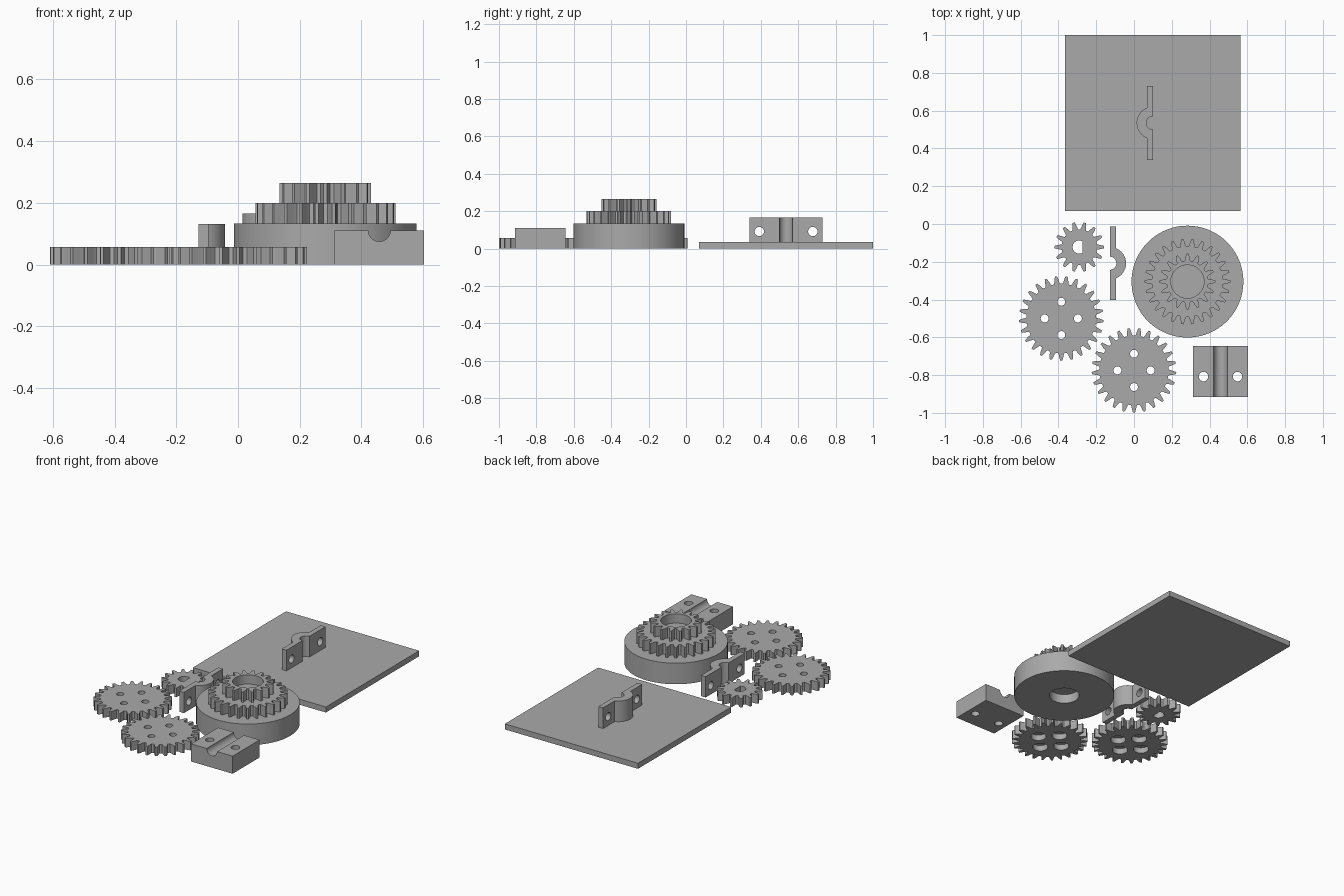
import bpy, bmesh, math
from math import cos, sin, pi
from mathutils import Matrix

cube = bpy.data.objects.get("Cube")
if cube:
    bpy.data.objects.remove(cube, do_unlink=True)

grey = bpy.data.materials.new("plain grey")
grey.use_nodes = True
grey.diffuse_color = (0.4, 0.4, 0.4, 1)
grey.node_tree.nodes["Principled BSDF"].inputs["Base Color"].default_value = (0.4, 0.4, 0.4, 1)


def prism(name, profile, z0, z1, matrix=None):
    """Extrude a flat outline from z0 to z1, then place it."""
    bm = bmesh.new()
    base = bm.faces.new([bm.verts.new((x, y, z0)) for x, y in profile])
    top = bmesh.ops.extrude_face_region(bm, geom=[base])["geom"]
    bmesh.ops.translate(bm, vec=(0, 0, z1 - z0),
                        verts=[v for v in top if isinstance(v, bmesh.types.BMVert)])
    if matrix:
        bm.transform(matrix)
    bmesh.ops.recalc_face_normals(bm, faces=bm.faces)
    mesh = bpy.data.meshes.new(name)
    bm.to_mesh(mesh)
    bm.free()
    mesh.materials.append(grey)
    obj = bpy.data.objects.new(name, mesh)
    bpy.context.collection.objects.link(obj)
    return obj


def arc(r, a0, a1, n, cx=0, cy=0):
    return [(cx + r * cos(a0 + (a1 - a0) * i / n), cy + r * sin(a0 + (a1 - a0) * i / n))
            for i in range(n + 1)]


def circle(cx, cy, r, n=48):
    return arc(r, 0, 2 * pi, n, cx, cy)[:-1]


def box(x0, x1, y0, y1):
    return [(x0, y0), (x1, y0), (x1, y1), (x0, y1)]


def gear(cx, cy, outer, root, teeth, phase=0.0):
    """Gear outline; one tooth points along the phase angle."""
    step = 2 * pi / teeth
    mid = (outer + root) / 2
    tooth = [(-0.36, root), (-0.29, root + 0.006), (-0.22, mid), (-0.10, outer),
             (0.10, outer), (0.22, mid), (0.29, root + 0.006), (0.36, root)]
    return [(cx + r * cos(phase + (i + f) * step), cy + r * sin(phase + (i + f) * step))
            for i in range(teeth) for f, r in tooth]


def cut(obj, cutters):
    for c in cutters:
        c.hide_render = True
        mod = obj.modifiers.new("cut", "BOOLEAN")
        mod.operation = "DIFFERENCE"
        mod.solver = "EXACT"
        mod.object = c
    graph = bpy.context.evaluated_depsgraph_get()
    mesh = bpy.data.meshes.new_from_object(obj.evaluated_get(graph))
    obj.modifiers.clear()
    obj.data = mesh
    for c in cutters:
        bpy.data.objects.remove(c, do_unlink=True)


# Flat base plate
parts = [prism("base_plate", box(-0.365, 0.565, 0.07, 1.0), 0, 0.035)]


# Clamp brackets: a strip with a half-round saddle and two screw holes
def bracket(name, x, y, z, side):
    t, big, half = 0.032, 0.086, 0.195
    a = math.asin(t / big)
    outline = ([(-half, 0)] + arc(0.035, pi, 0, 20) + [(half, 0), (half, t)]
               + arc(big, a, pi - a, 24) + [(-half, t)])
    obj = prism(name, [(x + side * v, y + u) for u, v in outline], z, z + 0.131)
    turn = Matrix.Translation((x, y, z + 0.056)) @ Matrix.Rotation(pi / 2, 4, "Y")
    cut(obj, [prism("cutter", circle(0, s * 0.143, 0.025, 32), -0.1, 0.1, turn)
              for s in (-1, 1)])
    parts.append(obj)


bracket("plate_bracket", 0.10, 0.535, 0.035, -1)
bracket("loose_bracket", -0.128, -0.208, 0, 1)

# Small drive gear with a D-shaped shaft hole
gx, gy = -0.29, -0.122
small = prism("small_gear", gear(gx, gy, 0.132, 0.094, 14, pi / 2 + pi / 14), 0, 0.057)
d_hole = [(gx + min(x, 0.017), gy + y)
          for x, y in arc(0.035, math.acos(0.017 / 0.035), 2 * pi - math.acos(0.017 / 0.035), 32)]
cut(small, [prism("cutter", d_hole, -0.1, 0.2)])
parts.append(small)

# Two planet gears with four counterbored screw holes
for name, cx, cy in (("left_planet_gear", -0.385, -0.5), ("front_planet_gear", 0.0, -0.775)):
    obj = prism(name, gear(cx, cy, 0.224, 0.184, 25, -pi / 2), 0, 0.057)
    cutters = []
    for k in range(4):
        hx, hy = cx + 0.088 * cos(k * pi / 2), cy + 0.088 * sin(k * pi / 2)
        cutters.append(prism("cutter", circle(hx, hy, 0.021, 32), -0.1, 0.2))
        cutters.append(prism("cutter", circle(hx, hy, 0.045, 32), -0.1, 0.036))
    cut(obj, cutters)
    parts.append(obj)

# Stepped hub: drum, wide gear and narrow gear, with a bearing pocket at each end
hx, hy = 0.283, -0.305
drum = prism("hub_drum", circle(hx, hy, 0.296, 96), 0, 0.133)
cut(drum, [prism("cutter", circle(hx, hy, 0.088), -0.1, 0.058)])
wide = prism("hub_wide_gear", gear(hx, hy, 0.227, 0.187, 26), 0.133, 0.2)
narrow = prism("hub_narrow_gear", gear(hx, hy, 0.148, 0.11, 16), 0.2, 0.265)
cut(narrow, [prism("cutter", circle(hx, hy, 0.088), 0.207, 0.4)])
parts += [drum, wide, narrow]

# Bearing block with a half-round groove and two vertical holes
bx, h = 0.458, 0.111
front = [(-0.145, 0), (0.145, 0), (0.145, h)] + arc(0.036, 0, -pi, 24, 0, h) + [(-0.145, h)]
stand = Matrix.Translation((bx, -0.645, 0)) @ Matrix.Rotation(pi / 2, 4, "X")
block = prism("bearing_block", front, 0, 0.27, stand)
cut(block, [prism("cutter", circle(bx + s * 0.09, -0.808, 0.025, 32), -0.1, 0.3)
            for s in (-1, 1)])
parts.append(block)

# Smooth round walls, keep corners sharp
bpy.ops.object.select_all(action="DESELECT")
for p in parts:
    p.select_set(True)
bpy.context.view_layer.objects.active = parts[0]
bpy.ops.object.shade_smooth_by_angle(angle=math.radians(25))
